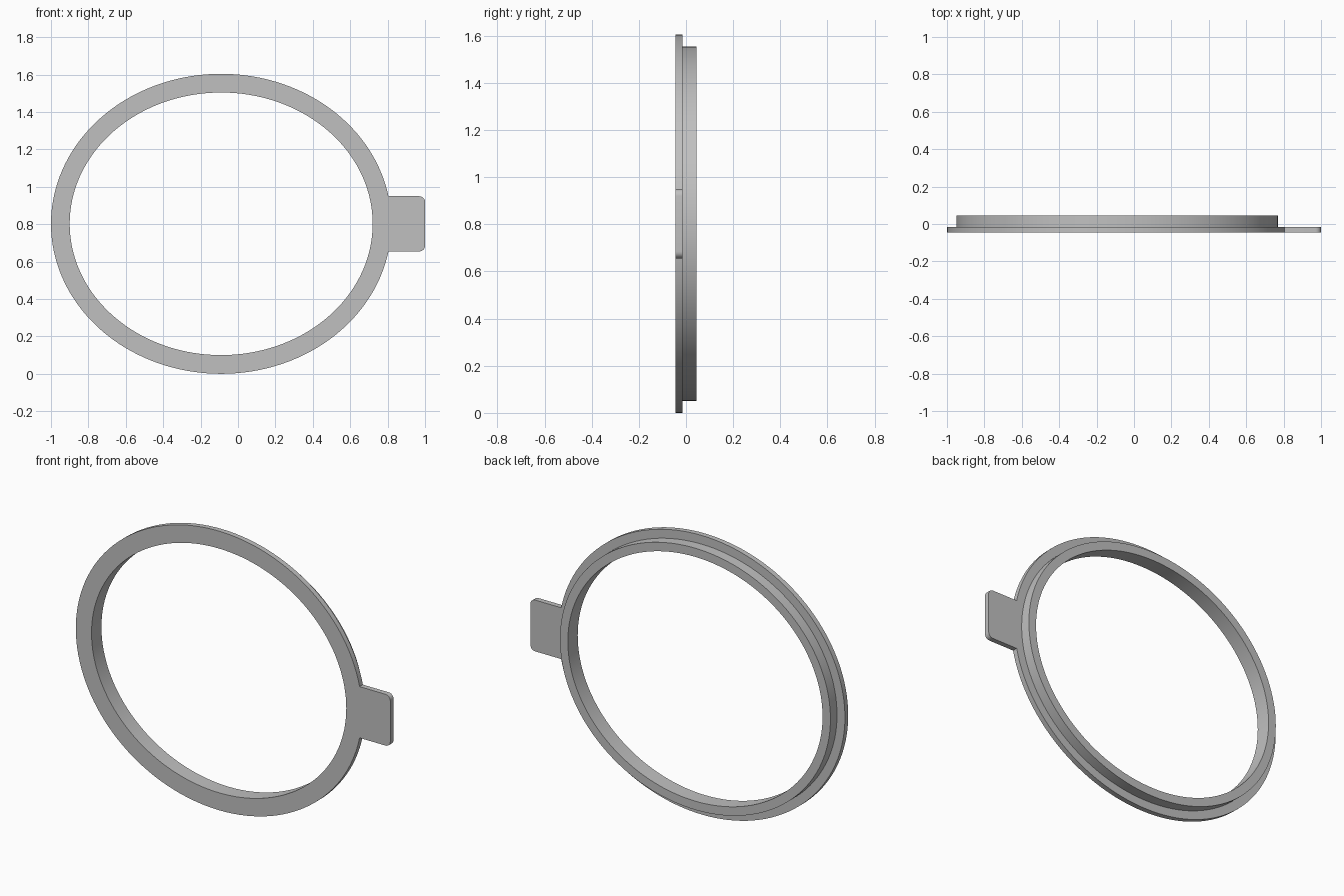
import bpy, bmesh, math

cube = bpy.data.objects.get("Cube")
if cube:
    bpy.data.objects.remove(cube, do_unlink=True)

CX, CZ = -0.09, 0.802          # ring centre
RX, RZ = 0.91, 0.802           # outer half-axes
FRONT, STEP, BACK = -0.045, -0.015, 0.045
SEGMENTS = 136
TAB_STEPS = 4                  # ring segments covered by the tab on each side

grey = bpy.data.materials.new("plain grey")
grey.use_nodes = True
colour = (0.53, 0.53, 0.53, 1)
grey.diffuse_color = colour
grey.node_tree.nodes["Principled BSDF"].inputs["Base Color"].default_value = colour


def ellipse_point(i, inset=0.0):
    a = math.tau * i / SEGMENTS
    return CX + (RX - inset) * math.cos(a), CZ + (RZ - inset) * math.sin(a)


def finish(bm, name):
    bmesh.ops.recalc_face_normals(bm, faces=bm.faces)
    mesh = bpy.data.meshes.new(name)
    bm.to_mesh(mesh)
    bm.free()
    mesh.materials.append(grey)
    obj = bpy.data.objects.new(name, mesh)
    bpy.context.collection.objects.link(obj)
    bpy.ops.object.select_all(action='DESELECT')
    obj.select_set(True)
    bpy.context.view_layer.objects.active = obj
    bpy.ops.object.shade_smooth_by_angle(angle=math.radians(30))
    return obj


# Stepped ring: flange with a narrower lip behind, swept round the ellipse
profile = [(0.10, FRONT), (0, FRONT), (0, STEP),
           (0.05, STEP), (0.05, BACK), (0.10, BACK)]
bm = bmesh.new()
loops = []
for i in range(SEGMENTS):
    loop = []
    for inset, y in profile:
        x, z = ellipse_point(i, inset)
        loop.append(bm.verts.new((x, y, z)))
    loops.append(loop)
n = len(profile)
for i in range(SEGMENTS):
    a, b = loops[i], loops[(i + 1) % SEGMENTS]
    for j in range(n):
        k = (j + 1) % n
        bm.faces.new((a[j], a[k], b[k], b[j]))
finish(bm, "ring")

# Pull tab: follows the rim on one side, rounded corners on the other
outline = [ellipse_point(i) for i in range(TAB_STEPS, -TAB_STEPS - 1, -1)]
half = outline[0][1] - CZ
radius, end = 0.03, 1.0
for side, start in ((-1, -90), (1, 0)):
    for s in range(7):
        a = math.radians(start + 15 * s)
        outline.append((end - radius + radius * math.cos(a),
                        CZ + side * (half - radius) + radius * math.sin(a)))
bm = bmesh.new()
face = bm.faces.new([bm.verts.new((x, FRONT, z)) for x, z in outline])
extruded = bmesh.ops.extrude_face_region(bm, geom=[face], use_keep_orig=True)
moved = [v for v in extruded["geom"] if isinstance(v, bmesh.types.BMVert)]
bmesh.ops.translate(bm, vec=(0, STEP - FRONT, 0), verts=moved)
finish(bm, "pull_tab")
